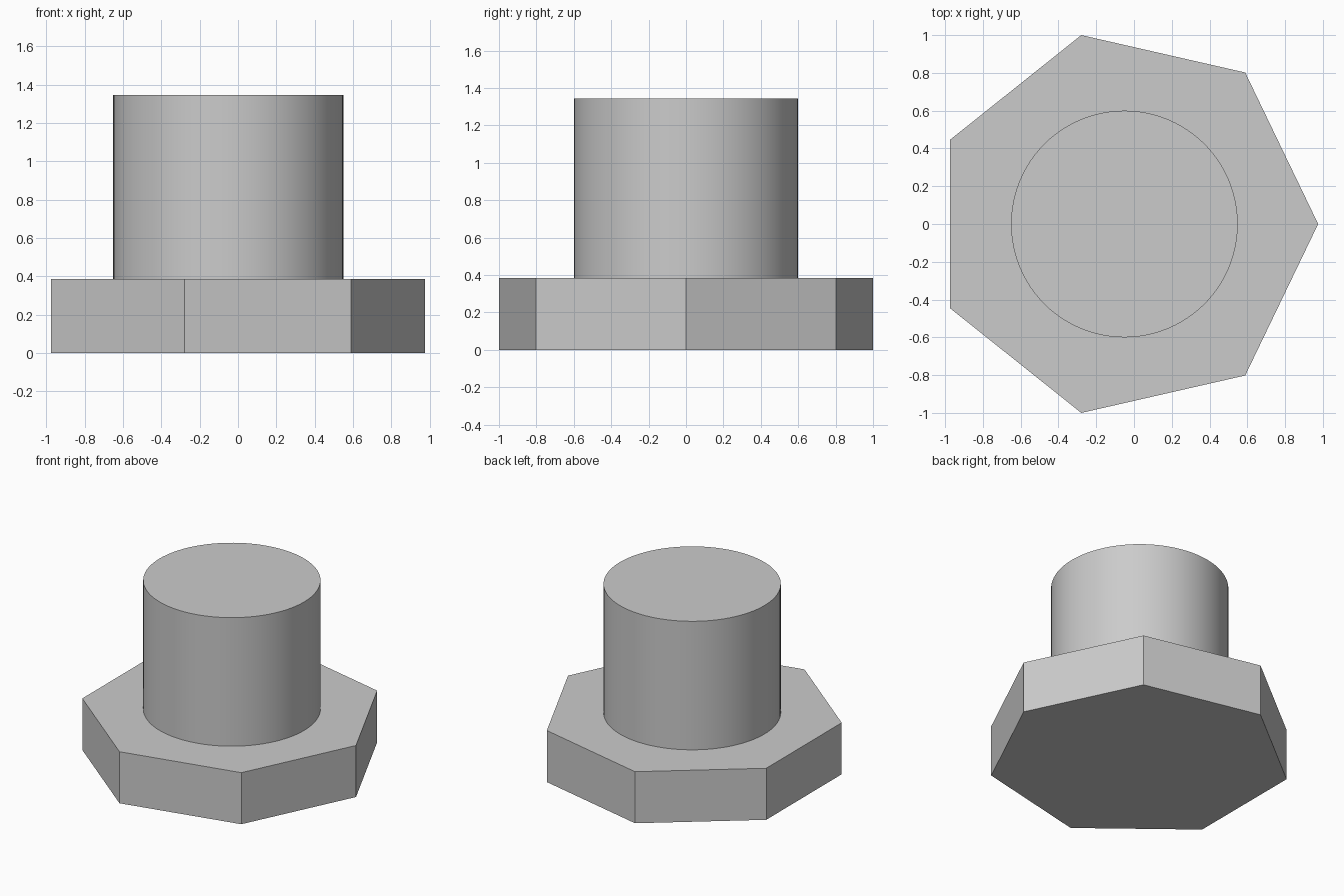
import bpy
import bmesh
from math import cos, sin, pi

cube = bpy.data.objects.get("Cube")
if cube:
    bpy.data.objects.remove(cube, do_unlink=True)

# Single plain grey
grey = bpy.data.materials.new("light_grey")
grey.use_nodes = True
grey.diffuse_color = (0.6, 0.6, 0.6, 1)
grey.node_tree.nodes["Principled BSDF"].inputs["Base Color"].default_value = (0.6, 0.6, 0.6, 1)

SIDES = 7
HEAD_RADIUS = 1 / sin(4 * pi / SIDES)   # widest corners reach y = 1
CENTRE_X = -HEAD_RADIUS * (1 - cos(pi / SIDES)) / 2
HEAD_TOP, SHANK_TOP = 0.385, 1.345


def prism(name, sides, radius, bottom, top, smooth=False):
    """Upright prism with its first corner towards +x."""
    bm = bmesh.new()
    ring = [bm.verts.new((radius * cos(2 * pi * i / sides),
                          radius * sin(2 * pi * i / sides), bottom))
            for i in range(sides)]
    base = bm.faces.new(ring)
    extruded = bmesh.ops.extrude_face_region(bm, geom=[base], use_keep_orig=True)
    verts = [v for v in extruded["geom"] if isinstance(v, bmesh.types.BMVert)]
    bmesh.ops.translate(bm, verts=verts, vec=(0, 0, top - bottom))
    bmesh.ops.recalc_face_normals(bm, faces=bm.faces)
    for face in bm.faces:
        face.smooth = smooth and abs(face.normal.z) < 0.5
    # Keep the rims crisp where caps meet the wall
    for edge in bm.edges:
        edge.smooth = edge.calc_face_angle(0) < 0.6
    mesh = bpy.data.meshes.new(name)
    bm.to_mesh(mesh)
    bm.free()
    mesh.materials.append(grey)
    obj = bpy.data.objects.new(name, mesh)
    obj.location.x = CENTRE_X
    bpy.context.collection.objects.link(obj)
    return obj


# Seven-sided flat head and the round shank standing on it
prism("head", SIDES, HEAD_RADIUS, 0, HEAD_TOP)
prism("shank", 96, 0.6, HEAD_TOP, SHANK_TOP, smooth=True)
